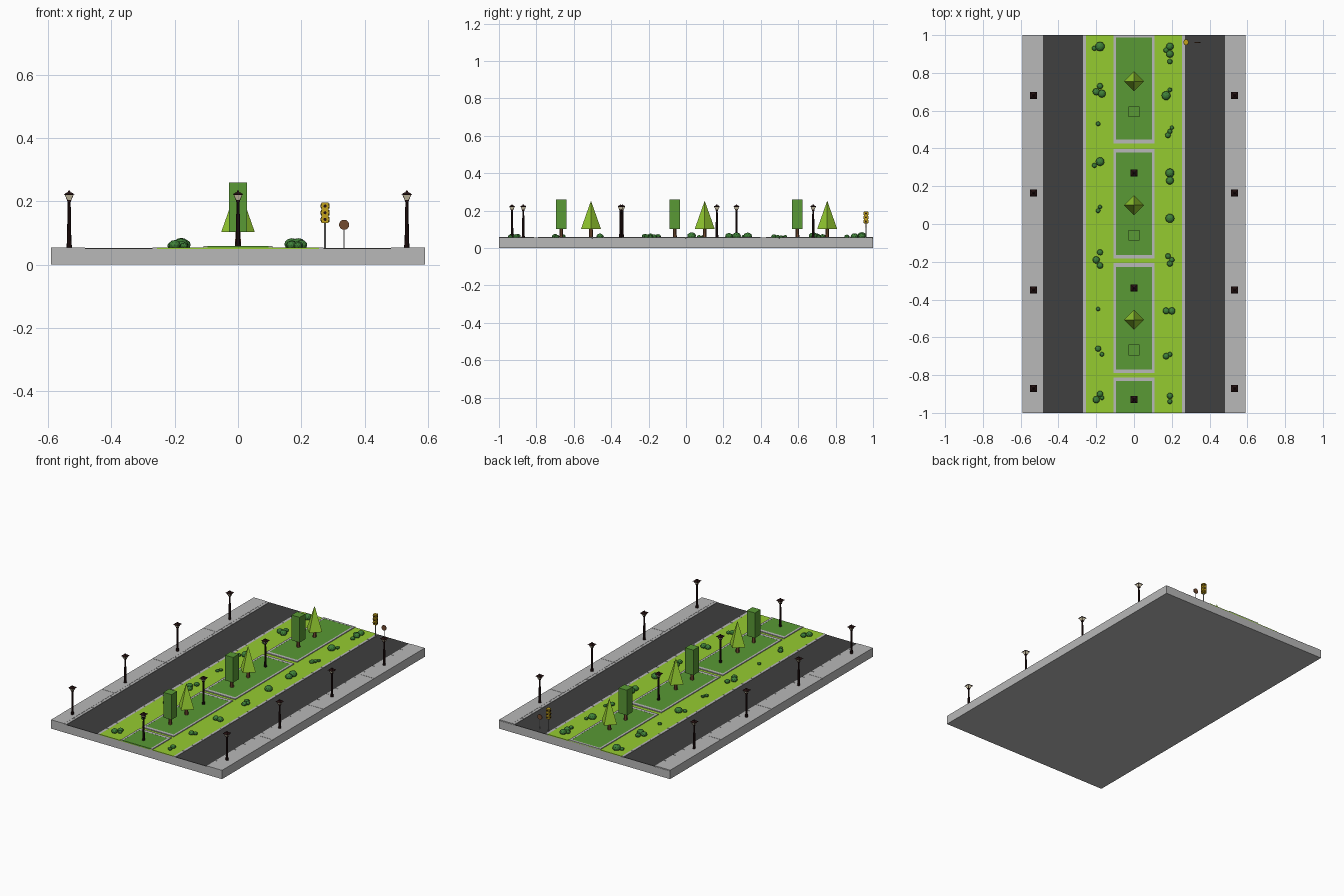
import bpy, bmesh, math
from mathutils import Matrix, Vector

cube = bpy.data.objects.get("Cube")
if cube:
    bpy.data.objects.remove(cube, do_unlink=True)


def material(name, rgb):
    m = bpy.data.materials.new(name)
    m.use_nodes = True
    m.diffuse_color = (*rgb, 1)
    m.node_tree.nodes["Principled BSDF"].inputs["Base Color"].default_value = (*rgb, 1)
    return m


GREY = material("concrete grey", (.48, .48, .48))
ROAD = material("asphalt", (.05, .05, .05))
LIME = material("light grass green", (.3, .6, .03))
GREEN = material("lawn green", (.1, .32, .035))
BUSH = material("bush green", (.05, .22, .04))
IRON = material("dark iron", (.016, .005, .005))
GLASS = material("lantern cream", (.75, .68, .48))
WOOD = material("wood brown", (.17, .07, .03))
YELLOW = material("signal yellow", (.55, .36, .012))


class Part:
    """Collects primitives into one mesh, which can be placed many times."""

    def __init__(self, name, *mats):
        self.name, self.mats, self.bm = name, mats, bmesh.new()

    def paint(self, verts, mat):
        faces = {f for v in verts for f in v.link_faces}
        for f in faces:
            f.material_index = self.mats.index(mat)
        return list(faces)

    def box(self, mat, x0, x1, y0, y1, z0, z1):
        mid = Vector((x0 + x1, y0 + y1, z0 + z1)) / 2
        m = Matrix.Translation(mid) @ Matrix.Diagonal((x1 - x0, y1 - y0, z1 - z0, 1))
        return self.paint(bmesh.ops.create_cube(self.bm, size=1, matrix=m)["verts"], mat)

    def cone(self, mat, r0, r1, z0, z1, sides, turn=0, at=None):
        m = (at or Matrix()) @ Matrix.Translation((0, 0, (z0 + z1) / 2)) @ Matrix.Rotation(turn, 4, "Z")
        made = bmesh.ops.create_cone(self.bm, cap_ends=True, segments=sides, radius1=r0,
                                     radius2=r1, depth=z1 - z0, matrix=m)
        return self.paint(made["verts"], mat)

    def blob(self, mat, x, y, z, r):
        m = Matrix.Translation((x, y, z)) @ Matrix.Rotation(x * 40 + y * 9, 4, "Z") @ Matrix.Diagonal((1, 1, .8, 1))
        made = bmesh.ops.create_icosphere(self.bm, subdivisions=2, radius=r, matrix=m)
        self.paint(made["verts"], mat)

    def place(self, *spots):
        mesh = bpy.data.meshes.new(self.name)
        self.bm.to_mesh(mesh)
        self.bm.free()
        for m in self.mats:
            mesh.materials.append(m)
        for spot in spots or [(0, 0, 0)]:
            ob = bpy.data.objects.new(self.name, mesh)
            ob.location = spot
            bpy.context.collection.objects.link(ob)


# Ground slab
slab = Part("ground_slab", GREY)
slab.box(GREY, -.59, .59, -1, 1, 0, .05)
slab.place()

# Sidewalk slabs, curb stones and roads, mirrored left and right
walk, curb, road = Part("sidewalk", GREY), Part("curb_stones", GREY), Part("road", ROAD)
STONES = 22
for s in (-1, 1):
    road.box(ROAD, *sorted((s * .27, s * .483)), -1, 1, .049, .052)
    for k in range(4):
        y = -1 + k / 2
        walk.box(GREY, *sorted((s * .5, s * .59)), y, y + .498, .049, .055)
    for k in range(STONES):
        y0, y1 = -1 + 2 * k / STONES, -1 + 2 * (k + 1) / STONES - .003
        curb.box(GREY, *sorted((s * .483, s * .5)), y0, y1, .049, .054)
        curb.box(GREY, *sorted((s * .255, s * .27)), y0, y1, .049, .054)
walk.place()
curb.place()
road.place()

# Median grass with framed lawn beds
grass = Part("median_grass", LIME)
grass.box(LIME, -.255, .255, -1, 1, .049, .054)
grass.place()
beds = Part("lawn_beds", GREY, GREEN)
RIM = .02
for y0, y1, front in ((.427, 1, RIM), (-.183, .398, RIM), (-.79, -.207, RIM), (-1, -.812, 0)):
    back = .013 if y1 == 1 else RIM
    beds.box(GREEN, -.096, .096, y0 + front, y1 - back, .05, .0585)
    for s in (-1, 1):
        beds.box(GREY, *sorted((s * .096, s * .109)), y0, y1, .05, .059)
    beds.box(GREY, -.096, .096, y1 - back, y1, .05, .059)
    if front:
        beds.box(GREY, -.096, .096, y0, y0 + front, .05, .059)
beds.place()

# Trees
pine = Part("pyramid_tree", WOOD, LIME)
pine.cone(WOOD, .011, .009, .055, .11, 6)
pine.cone(LIME, .053, 0, .103, .253, 4)
pine.place(*[(0, y, 0) for y in (.755, .1, -.508)])
hedge = Part("box_tree", WOOD, GREEN)
hedge.cone(WOOD, .011, .009, .055, .11, 6)
hedge.box(GREEN, -.028, .028, -.028, .028, .103, .26)
hedge.place(*[(0, y, 0) for y in (.595, -.06, -.667)])

# Bushes: x and y in hundredths, radius in thousandths
left = [(18, 94, 25), (21, 93, 13), (18, 73, 16), (20, 70, 19), (17, 69, 21), (19, 53, 12),
        (18, 33, 23), (21, 31, 13), (18, 9, 11), (19, 7, 12), (18, -15, 16), (20, -19, 19),
        (18, -22, 17), (19, -45, 11), (19, -66, 16), (17, -69, 12), (18, -90, 17),
        (20, -93, 19), (17, -92, 12)]
right = [(19, 94, 20), (19, 90, 20), (17, 92, 14), (19, 86, 14), (17, 68, 24), (19, 71, 12),
         (18, 47, 15), (19, 49, 13), (20, 51, 11), (19, 27, 24), (19, 23, 21), (19, 3, 24),
         (18, -17, 15), (20, -19, 14), (19, -21, 16), (17, -46, 18), (20, -46, 19),
         (17, -70, 17), (19, -69, 13), (19, -91, 16), (19, -94, 13)]
bushes = Part("bushes", BUSH)
for side, spots in ((-1, left), (1, right)):
    for x, y, r in spots:
        bushes.blob(BUSH, side * x / 100, y / 100, .055 + r / 2500, r / 1000)
bushes.place()

# Street lamps: stepped post, framed lantern and hat
SQUARE = math.pi / 4
lamp = Part("street_lamp", IRON, GLASS)
lamp.cone(IRON, .009, .007, .052, .075, 8)
lamp.cone(IRON, .0068, .0058, .075, .15, 8)
lamp.cone(IRON, .0058, .0045, .15, .2, 8)
lamp.cone(IRON, .008, .009, .198, .203, 4, SQUARE)
lantern = lamp.cone(IRON, .009, .02, .203, .221, 4, SQUARE)
panes = [f for f in lantern if abs(f.normal.z) < .9]
bmesh.ops.inset_individual(lamp.bm, faces=panes, thickness=.0025)
for f in panes:
    f.material_index = 1
lamp.cone(IRON, .026, .011, .221, .228, 4, SQUARE)
lamp.cone(IRON, .007, .003, .228, .234, 4, SQUARE)
lamp.place(*[(s * .533, y, 0) for s in (-1, 1) for y in (.68, .165, -.35, -.87)],
           *[(0, y, 0) for y in (.27, -.34, -.93)])

# Traffic signal with three lenses on each side
signal = Part("traffic_signal", GREY, YELLOW, IRON)
signal.cone(GREY, .003, .003, .05, .135, 8)
signal.box(YELLOW, -.011, .011, -.011, .011, .132, .196)
for k in range(4):
    for z in (.143, .164, .185):
        aim = Matrix.Rotation(k * math.pi / 2, 4, "Z") @ Matrix.Translation((0, 0, z)) @ Matrix.Rotation(math.pi / 2, 4, "X")
        signal.cone(YELLOW, .008, .008, .01, .0135, 10, at=aim)
        signal.cone(IRON, .005, .005, .012, .014, 10, at=aim)
signal.place((.275, .962, 0))

# Round road sign
sign = Part("round_sign", GREY, WOOD)
sign.cone(GREY, .002, .002, .05, .12, 8)
flat = Matrix.Translation((0, 0, .126)) @ Matrix.Rotation(math.pi / 2, 4, "X")
sign.cone(WOOD, .016, .016, -.002, .003, 16, at=flat)
sign.place((.335, .962, 0))
